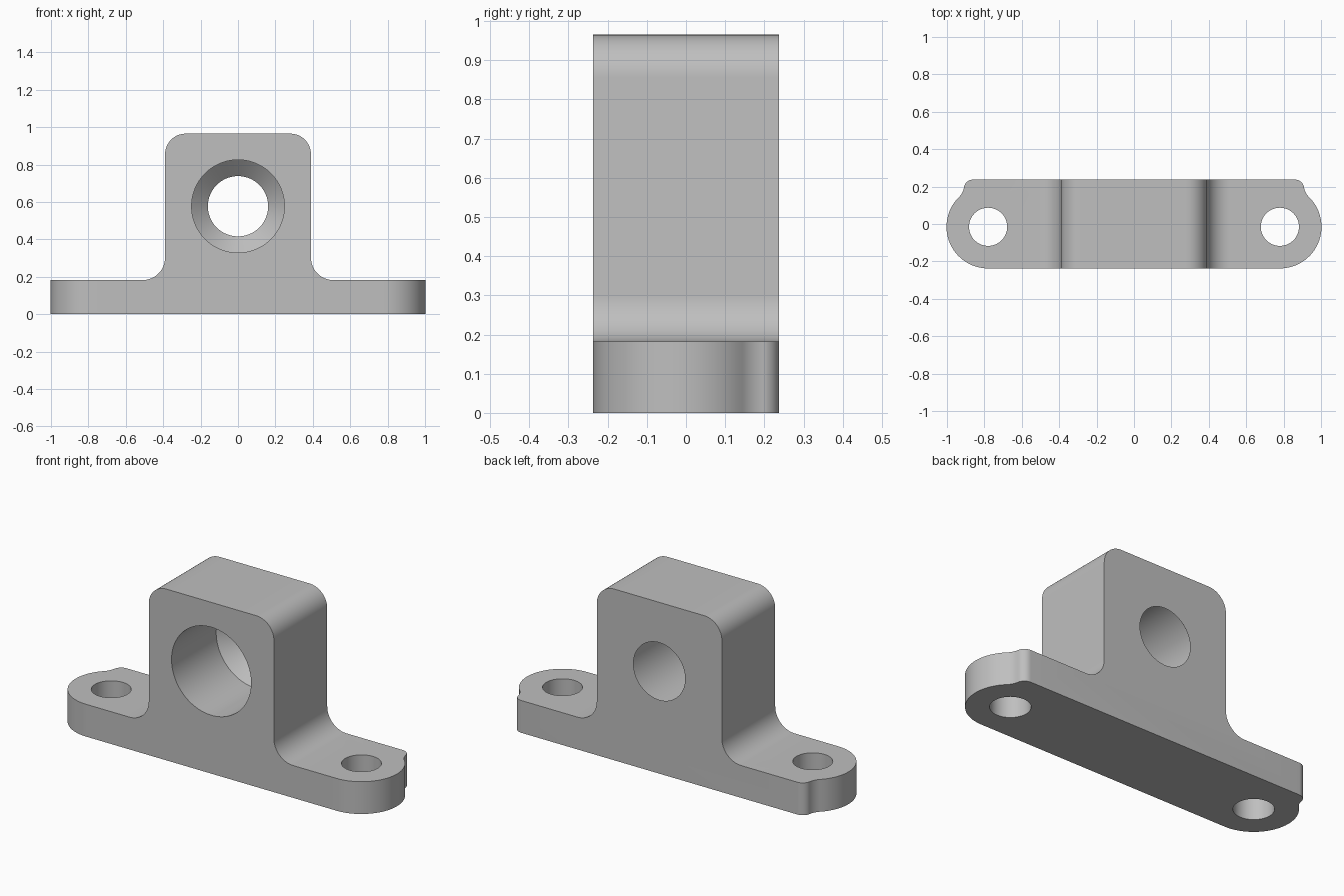
import bpy, bmesh
from math import sin, cos, radians, pi

cube = bpy.data.objects.get("Cube")
if cube:
    bpy.data.objects.remove(cube)

grey = bpy.data.materials.new("plain grey")
grey.use_nodes = True
color = (0.52, 0.52, 0.52, 1)
grey.diffuse_color = color
grey.node_tree.nodes["Principled BSDF"].inputs["Base Color"].default_value = color

DEPTH = 0.2375      # half depth of the bracket
FLANGE = 0.182      # flange thickness
HOLE = (0.78, -0.015)


def arc(cx, cy, r, start, end, steps=16):
    angles = [radians(start + (end - start) * i / steps) for i in range(steps + 1)]
    return [(cx + r * cos(a), cy + r * sin(a)) for a in angles]


def mirrored(half):
    return half + [(-x, y) for x, y in reversed(half)]


def loft(name, rings):
    """Closed solid skinned through matching rings of points."""
    bm = bmesh.new()
    loops = [[bm.verts.new(p) for p in ring] for ring in rings]
    n = len(loops[0])
    for a, b in zip(loops, loops[1:]):
        for i in range(n):
            bm.faces.new((a[i], a[(i + 1) % n], b[(i + 1) % n], b[i]))
    bm.faces.new(loops[0])
    bm.faces.new(loops[-1])
    bmesh.ops.recalc_face_normals(bm, faces=bm.faces)
    mesh = bpy.data.meshes.new(name)
    bm.to_mesh(mesh)
    bm.free()
    mesh.materials.append(grey)
    obj = bpy.data.objects.new(name, mesh)
    bpy.context.collection.objects.link(obj)
    return obj


def combine(target, tool, operation):
    mod = target.modifiers.new(operation, 'BOOLEAN')
    mod.operation, mod.object, mod.solver = operation, tool, 'EXACT'
    bpy.context.view_layer.objects.active = target
    bpy.ops.object.modifier_apply(modifier=mod.name)
    bpy.data.objects.remove(tool)


# Front profile: upright block with rounded top and filleted foot
side = [(1.2, 0), (1.2, FLANGE)]
side += arc(0.51, FLANGE + 0.12, 0.12, 270, 180)
side += arc(0.28, 0.855, 0.11, 0, 90)
profile = mirrored(side)
bracket = loft("bracket", [[(x, y, z) for x, z in profile] for y in (-0.4, 0.4)])

# Plan outline: rounded ears with a concave neck into the back corners
ear = arc(*HOLE, 0.2225, -90, 45.2, 32)
ear += arc(1.007, 0.214, 0.1, 225.2, 190.4, 8)[1:]
ear += arc(0.86, DEPTH - 0.05, 0.05, 10.4, 90, 10)[1:]
outline = mirrored(ear)
plan = loft("plan_limit", [[(x, y, z) for x, y in outline] for z in (-0.1, 1.2)])
combine(bracket, plan, 'INTERSECT')

# Main bore: wide cylinder closing in a cone at the back face
bore = [(-0.5, 0.248), (0.16, 0.248), (0.30, 0.091)]
cutter = loft("bore_cutter", [[(x, y, z) for x, z in arc(0, 0.577, r, 0, 357.1875, 127)]
                              for y, r in bore])
combine(bracket, cutter, 'DIFFERENCE')

# Mounting holes through both ears
for s in (-1, 1):
    ring = arc(s * HOLE[0], HOLE[1], 0.102, 0, 354.375, 63)
    cutter = loft("mount_cutter", [[(x, y, z) for x, y in ring] for z in (-0.2, 0.5)])
    combine(bracket, cutter, 'DIFFERENCE')

bpy.ops.object.select_all(action='DESELECT')
bracket.select_set(True)
bpy.context.view_layer.objects.active = bracket
bpy.ops.object.shade_smooth_by_angle(angle=radians(30))
